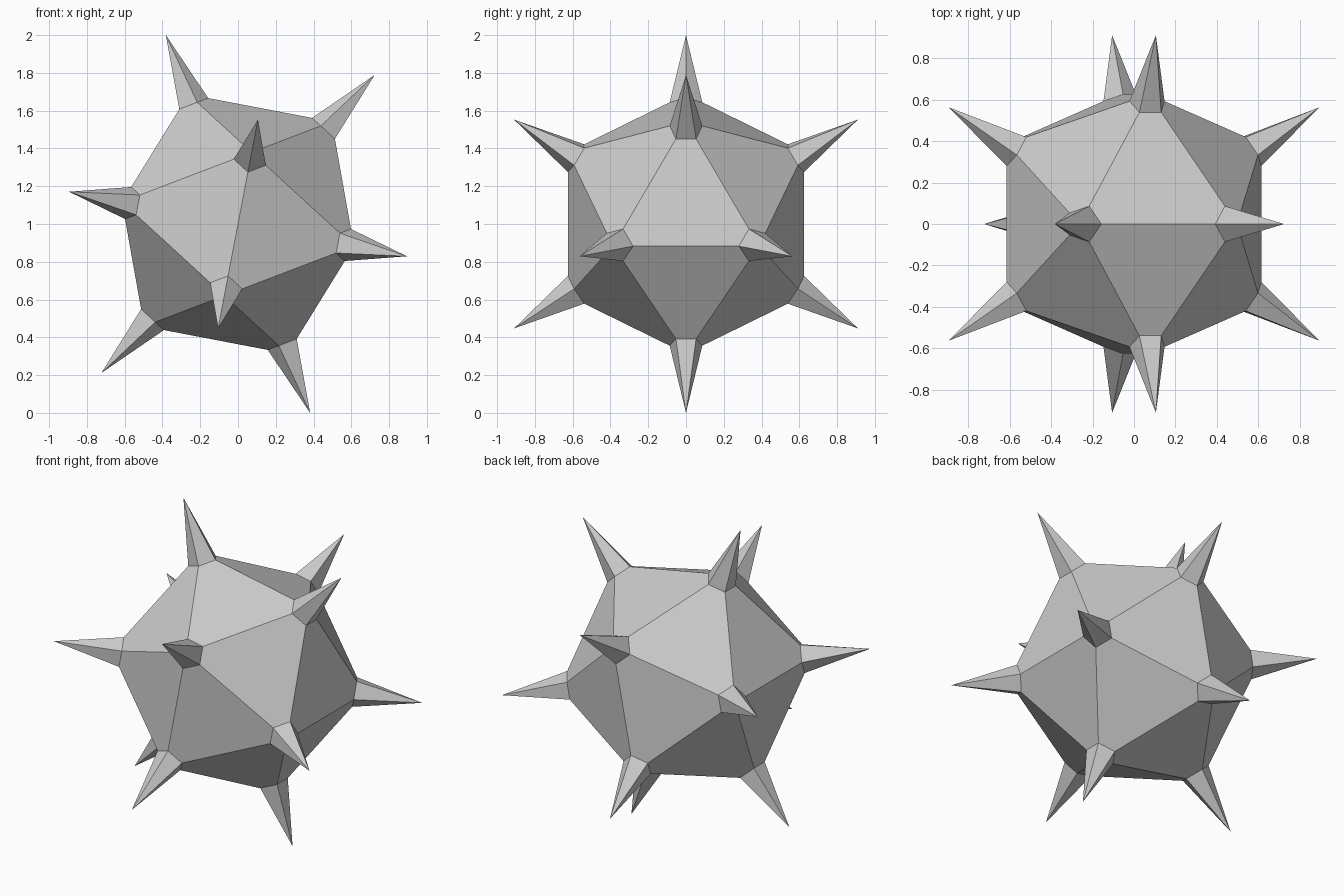
import bpy, bmesh, math
from mathutils import Matrix, Vector

cube = bpy.data.objects.get("Cube")
if cube:
    bpy.data.objects.remove(cube, do_unlink=True)

BODY_RADIUS = 0.735
CORNER_CUT = 0.138            # share of each edge cut away at a corner
PHI = (1 + math.sqrt(5)) / 2
TILT = math.atan(1 / PHI) - math.atan(1 / PHI ** 2)
TIP_RADIUS = 1 / math.cos(math.atan(1 / PHI ** 2))

grey = bpy.data.materials.new("plain_grey")
grey.use_nodes = True
grey.diffuse_color = (0.6, 0.6, 0.6, 1)
grey.node_tree.nodes["Principled BSDF"].inputs["Base Color"].default_value = (0.6, 0.6, 0.6, 1)

# Twelve corners of a regular icosahedron, tilted about the y axis
turn = Matrix.Rotation(TILT, 3, 'Y')
corners = []
for a in (-1, 1):
    for b in (-PHI, PHI):
        for p in ((a, 0, b), (0, b, a), (b, a, 0)):
            corners.append(turn @ Vector(p).normalized() * BODY_RADIUS)
edge = min((c - corners[0]).length for c in corners[1:])

# Body: hull of the points where the corners are cut off along the edges
bm = bmesh.new()
for c in corners:
    for n in corners:
        if 0 < (n - c).length < edge * 1.1:
            bm.verts.new(c.lerp(n, CORNER_CUT))
bmesh.ops.convex_hull(bm, input=bm.verts[:])
bmesh.ops.dissolve_limit(bm, angle_limit=math.radians(2), verts=bm.verts[:], edges=bm.edges[:])

# Spikes: each five-sided cut is drawn out to a point
caps = [f for f in bm.faces if len(f.verts) == 5]
for tip in bmesh.ops.poke(bm, faces=caps)["verts"]:
    tip.co = tip.co.normalized() * TIP_RADIUS

bmesh.ops.translate(bm, verts=bm.verts[:], vec=(0, 0, 1))
bmesh.ops.recalc_face_normals(bm, faces=bm.faces[:])
mesh = bpy.data.meshes.new("spiked_ball")
bm.to_mesh(mesh)
bm.free()
mesh.materials.append(grey)
ball = bpy.data.objects.new("spiked_ball", mesh)
bpy.context.collection.objects.link(ball)
